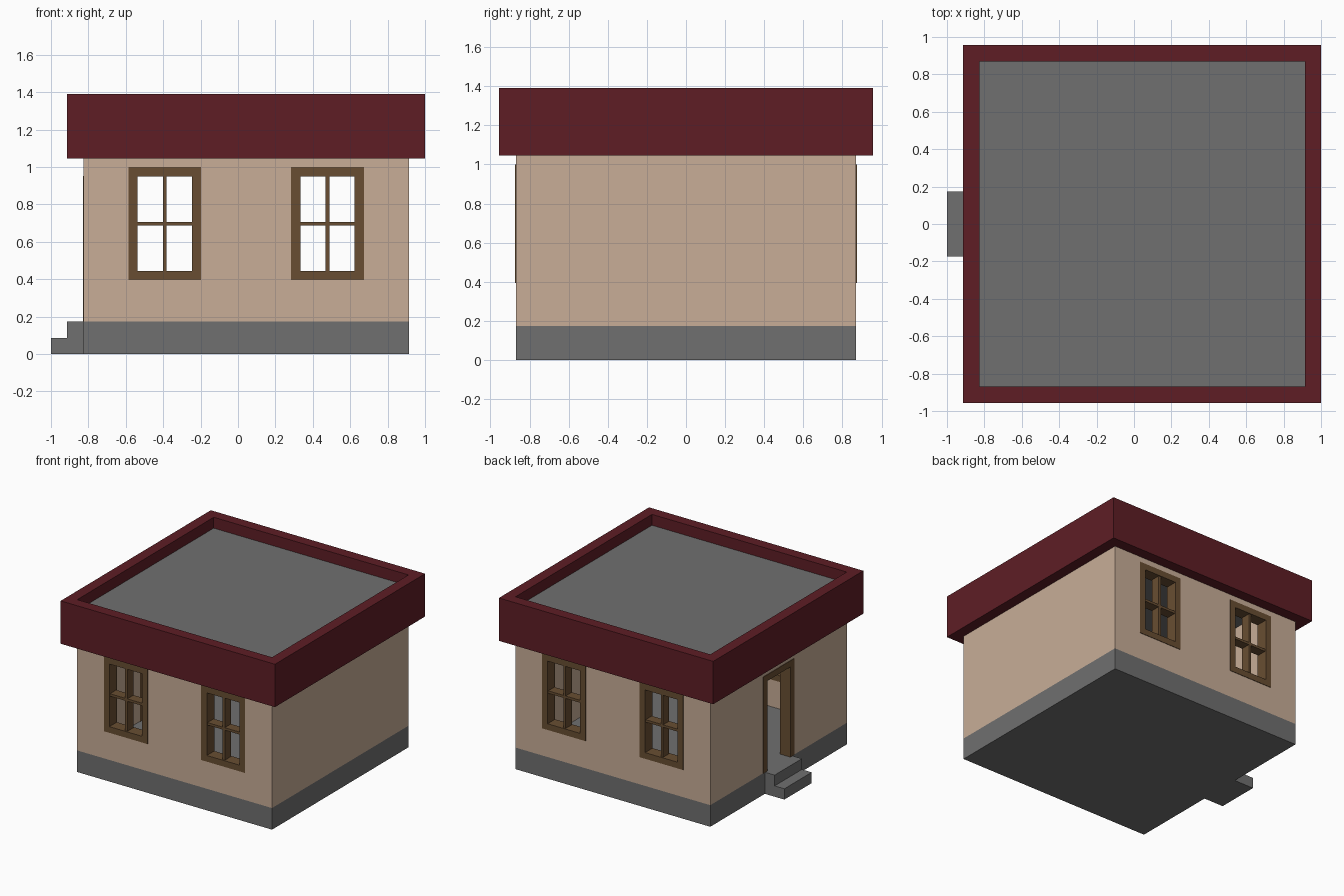
import bpy, bmesh
from mathutils import Vector

if "Cube" in bpy.data.objects:
    bpy.data.objects.remove(bpy.data.objects["Cube"])

U = 0.087                       # building module: wall thickness, step height
X0, X1, Y = -0.826, 0.913, 0.87   # outer wall extents
FLOOR, EAVE, CEIL, DECK, TOP = 0.174, 1.045, 1.217, 1.303, 1.391
XC = (X0 + X1) / 2


def material(name, rgb):
    m = bpy.data.materials.new(name)
    m.diffuse_color = (*rgb, 1)
    m.use_nodes = True
    m.node_tree.nodes["Principled BSDF"].inputs["Base Color"].default_value = m.diffuse_color
    return m


plaster = material("plaster", (0.58, 0.42, 0.31))
wood = material("wood", (0.14, 0.076, 0.032))
red = material("red_trim", (0.112, 0.0125, 0.0185))
grey = material("concrete", (0.162, 0.162, 0.162))


def boxes(name, spans, mat=None):
    """One object made of boxes, each given as (x0, x1, y0, y1, z0, z1)."""
    bm = bmesh.new()
    for x0, x1, y0, y1, z0, z1 in spans:
        verts = bmesh.ops.create_cube(bm, size=1)["verts"]
        size = Vector((x1 - x0, y1 - y0, z1 - z0))
        mid = Vector((x0 + x1, y0 + y1, z0 + z1)) / 2
        for v in verts:
            v.co = v.co * size + mid
    mesh = bpy.data.meshes.new(name)
    bm.to_mesh(mesh)
    bm.free()
    ob = bpy.data.objects.new(name, mesh)
    bpy.context.collection.objects.link(ob)
    if mat:
        mesh.materials.append(mat)
    return ob


def cut(ob, span):
    """Subtract a box from an object and remove the cutter."""
    cutter = boxes("cutter", [span])
    cutter.hide_render = True
    mod = ob.modifiers.new("cut", "BOOLEAN")
    mod.operation, mod.solver, mod.object = "DIFFERENCE", "EXACT", cutter
    bpy.context.view_layer.objects.active = ob
    bpy.ops.object.modifier_apply(modifier=mod.name)
    bpy.data.objects.remove(cutter)


# Foundation and entrance steps
boxes("foundation", [(X0, X1, -Y, Y, 0, FLOOR)], grey)
boxes("upper_step", [(X0 - U, X0, -2 * U, 2 * U, 0, FLOOR)], grey)
boxes("lower_step", [(X0 - 2 * U, X0 - U, -2 * U, 2 * U, 0, U)], grey)

# Walls: hollow shell with window pairs front and back and a door on the left
W, WZ0, WZ1 = 0.195, 0.395, 1.0     # window half width, sill, head
D, DZ = 0.197, 0.952                # door half width, head
centres = [XC - 5 * U, XC + 5 * U]
walls = boxes("walls", [(X0, X1, -Y, Y, FLOOR, CEIL)], plaster)
cut(walls, (X0 + U, X1 - U, -Y + U, Y - U, 0, 2))
for cx in centres:
    cut(walls, (cx - W, cx + W, -2, 2, WZ0, WZ1))
cut(walls, (-2, 0, -D, D, 0, DZ))

# Window frames with crossed glazing bars
F, B, P = 0.05, 0.01, 0.004         # frame width, bar half width, protrusion
zc = (WZ0 + WZ1) / 2
for side, s in (("front", -1), ("back", 1)):
    y0, y1 = sorted((s * (Y + P), s * (Y - U - P)))
    b0, b1 = y0 + 0.008, y1 - 0.008
    for label, cx in zip(("left", "right"), centres):
        l, r = cx - W, cx + W
        boxes(f"{side}_{label}_window_frame", [
            (l, l + F, y0, y1, WZ0, WZ1), (r - F, r, y0, y1, WZ0, WZ1),
            (l + F, r - F, y0, y1, WZ0, WZ0 + F),
            (l + F, r - F, y0, y1, WZ1 - F, WZ1)], wood)
        boxes(f"{side}_{label}_glazing_bars", [
            (cx - B, cx + B, b0, b1, WZ0 + F, WZ1 - F),
            (l + F, r - F, b0, b1, zc - B, zc + B)], wood)

# Door frame
dx0, dx1 = X0 - P, X0 + U + P
boxes("door_frame", [(dx0, dx1, -D, -D + F, FLOOR, DZ),
                     (dx0, dx1, D - F, D, FLOOR, DZ),
                     (dx0, dx1, -D + F, D - F, DZ - F, DZ)], wood)

# Roof deck and the parapet band around it
boxes("roof_deck", [(X0, X1, -Y, Y, CEIL, DECK)], grey)
parapet = boxes("parapet", [(X0 - U, X1 + U, -Y - U, Y + U, EAVE, TOP)], red)
cut(parapet, (X0, X1, -Y, Y, 0, 2))
